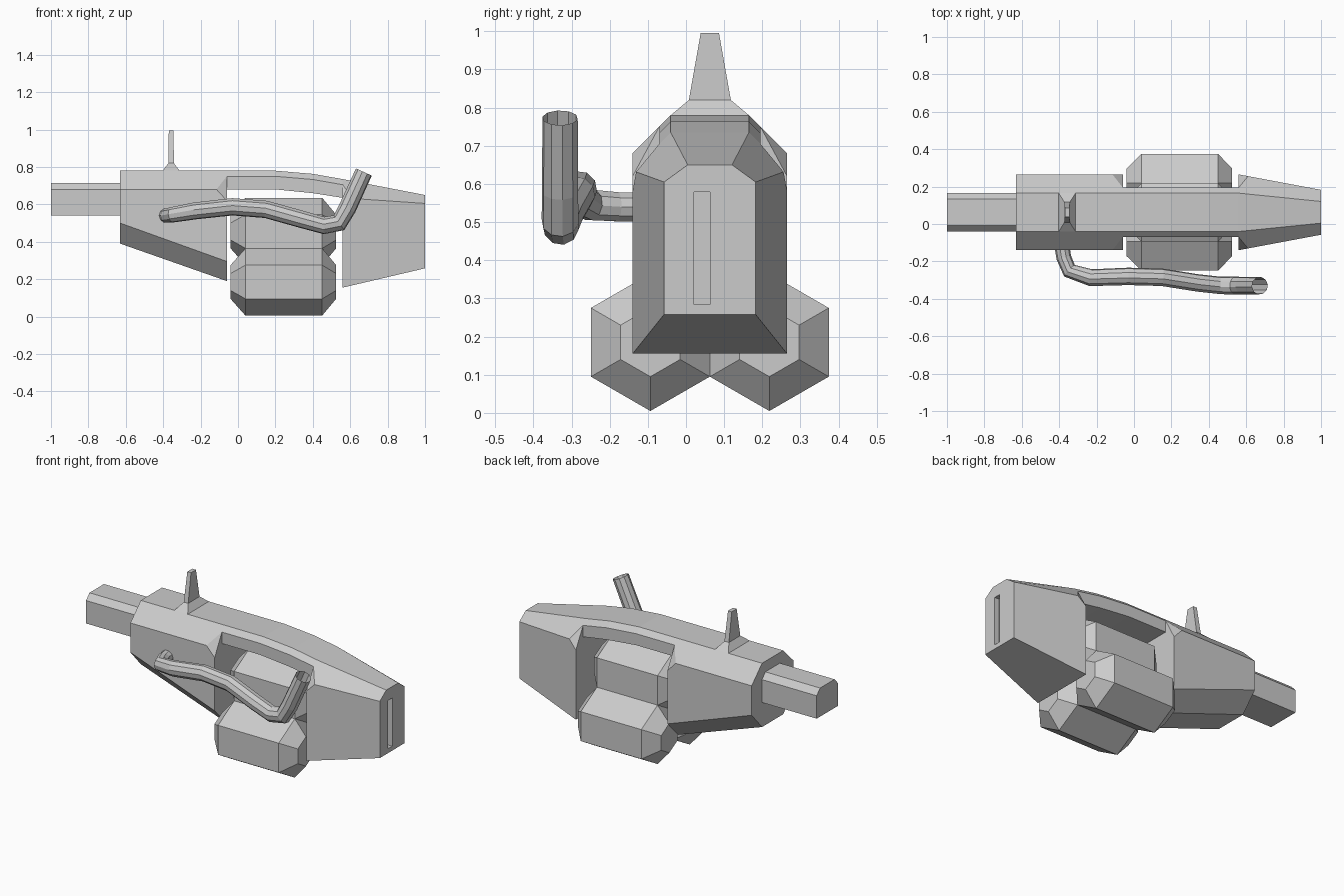
import bpy, bmesh, math
from mathutils import Vector

if "Cube" in bpy.data.objects:
    bpy.data.objects.remove(bpy.data.objects["Cube"])

CY = 0.0625  # symmetry plane of the body


def finish(bm, name):
    bmesh.ops.recalc_face_normals(bm, faces=bm.faces)
    me = bpy.data.meshes.new(name)
    bm.to_mesh(me)
    bm.free()
    ob = bpy.data.objects.new(name, me)
    bpy.context.collection.objects.link(ob)
    return ob


def loft(rings):
    """Skin closed rings of 3D points, capping both ends."""
    bm = bmesh.new()
    vs = [[bm.verts.new(p) for p in r] for r in rings]
    n = len(vs[0])
    for a, b in zip(vs, vs[1:]):
        for i in range(n):
            j = (i + 1) % n
            bm.faces.new((a[i], a[j], b[j], b[i]))
    bm.faces.new(vs[0])
    bm.faces.new(vs[-1][::-1])
    bmesh.ops.recalc_face_normals(bm, faces=bm.faces)
    return bm


def section(x, half):
    """Mirror a half profile of (half width, z) about the symmetry plane."""
    return ([(x, CY + w, z) for w, z in half] +
            [(x, CY - w, z) for w, z in reversed(half)])


def clip_corners(bm, corner, pts):
    """Slice off a corner through three points, on both sides."""
    for s in (1, -1):
        a, b, c, k = [Vector((x, CY + s * w, z)) for x, w, z in pts + [corner]]
        no = (b - a).cross(c - a).normalized()
        if no.dot(k - a) < 0:
            no = -no
        res = bmesh.ops.bisect_plane(
            bm, geom=bm.verts[:] + bm.edges[:] + bm.faces[:], dist=1e-5,
            plane_co=a, plane_no=no, clear_outer=True)
        edges = [e for e in res['geom_cut'] if isinstance(e, bmesh.types.BMEdge)]
        bmesh.ops.holes_fill(bm, edges=edges, sides=0)


# Front housing with sloping underside
bm = loft([
    section(-0.63, [(0.1025, 0.78), (0.2025, 0.68), (0.2025, 0.50), (0.1025, 0.39)]),
    section(-0.06, [(0.1025, 0.78), (0.2025, 0.68), (0.2025, 0.295), (0.1025, 0.19)])])
clip_corners(bm, (-0.06, 0.2025, 0.68),
             [(-0.115, 0.2025, 0.68), (-0.06, 0.1325, 0.75), (-0.06, 0.2025, 0.62)])
finish(bm, "front_housing")

# Curved bridge over the cylinders
finish(loft([section(x, [(0.1025, t), (0.1325, t - 0.03), (0.1325, b)])
             for x, t, b in [(-0.06, 0.78, 0.68), (0.2, 0.78, 0.68),
                             (0.4, 0.763, 0.66), (0.56, 0.735, 0.635)]]), "top_bridge")

# Tapered rear housing
bm = loft([
    section(0.56, [(0.1025, 0.735), (0.2025, 0.635), (0.2025, 0.155)]),
    section(1.0, [(0.058, 0.65), (0.12, 0.605), (0.12, 0.258)])])
clip_corners(bm, (0.56, 0.2025, 0.635),
             [(0.61, 0.193, 0.632), (0.56, 0.1325, 0.705), (0.56, 0.2025, 0.58)])
rear = finish(bm, "rear_housing")

# Slot in the rear face
bm = bmesh.new()
bmesh.ops.create_cube(bm, size=1)
bmesh.ops.scale(bm, vec=(0.06, 0.042, 0.295), verts=bm.verts)
bmesh.ops.translate(bm, vec=(1.0, 0.042, 0.432), verts=bm.verts)
cutter = finish(bm, "slot_cutter")
cutter.hide_render = True
mod = rear.modifiers.new("slot", 'BOOLEAN')
mod.operation = 'DIFFERENCE'
mod.solver = 'EXACT'
mod.object = cutter
bpy.context.view_layer.objects.active = rear
bpy.ops.object.modifier_apply(modifier=mod.name)
bpy.data.objects.remove(cutter)

# Barrel
finish(loft([section(x, [(0.07, 0.715), (0.1025, 0.68), (0.1025, 0.54)])
             for x in (-1.0, -0.63)]), "barrel")

# Sight: flared base and upright blade
sight = [(-0.3575, 0.045, 0.1025, 0.78), (-0.3575, 0.015, 0.055, 0.82),
         (-0.3575, 0.0125, 0.024, 0.995)]
finish(loft([[(x + i * hx, CY + j * hy, z) for i, j in
              ((1, 1), (-1, 1), (-1, -1), (1, -1))]
             for x, hx, hy, z in sight]), "sight")

# Three stacked hexagonal cylinders with chamfered ends
R = 0.18
W = R * math.cos(math.pi / 6)
for k, (y, z) in enumerate([(CY - W, 0.185), (CY + W, 0.185), (CY, 0.185 + 1.5 * R)]):
    finish(loft([[(x, y + r * math.sin(a * math.pi / 3), z + r * math.cos(a * math.pi / 3))
                  for a in range(6)]
                 for x, r in [(-0.04, 0.09), (0.04, R), (0.45, R), (0.525, 0.09)]]),
           f"hex_cylinder_{k + 1}")

# Bent side pipe with an open end
path = [(-0.385, -0.12, 0.54, 0.04), (-0.375, -0.18, 0.54, 0.04),
        (-0.345, -0.25, 0.545, 0.042), (-0.23, -0.287, 0.565, 0.046),
        (-0.03, -0.28, 0.587, 0.047), (0.15, -0.285, 0.573, 0.047),
        (0.34, -0.315, 0.52, 0.047), (0.46, -0.328, 0.487, 0.047),
        (0.54, -0.33, 0.502, 0.049), (0.585, -0.33, 0.58, 0.048),
        (0.673, -0.33, 0.773, 0.047)]
cu = bpy.data.curves.new("side_pipe", 'CURVE')
cu.dimensions = '3D'
cu.bevel_depth = 1.0
cu.bevel_resolution = 3
sp = cu.splines.new('POLY')
sp.points.add(len(path) - 1)
for p, (x, y, z, r) in zip(sp.points, path):
    p.co = (x, y, z, 1)
    p.radius = r
pipe = bpy.data.objects.new("side_pipe", cu)
bpy.context.collection.objects.link(pipe)
bpy.ops.object.select_all(action='DESELECT')
pipe.select_set(True)
bpy.context.view_layer.objects.active = pipe
bpy.ops.object.convert(target='MESH')
bpy.ops.object.shade_flat()
